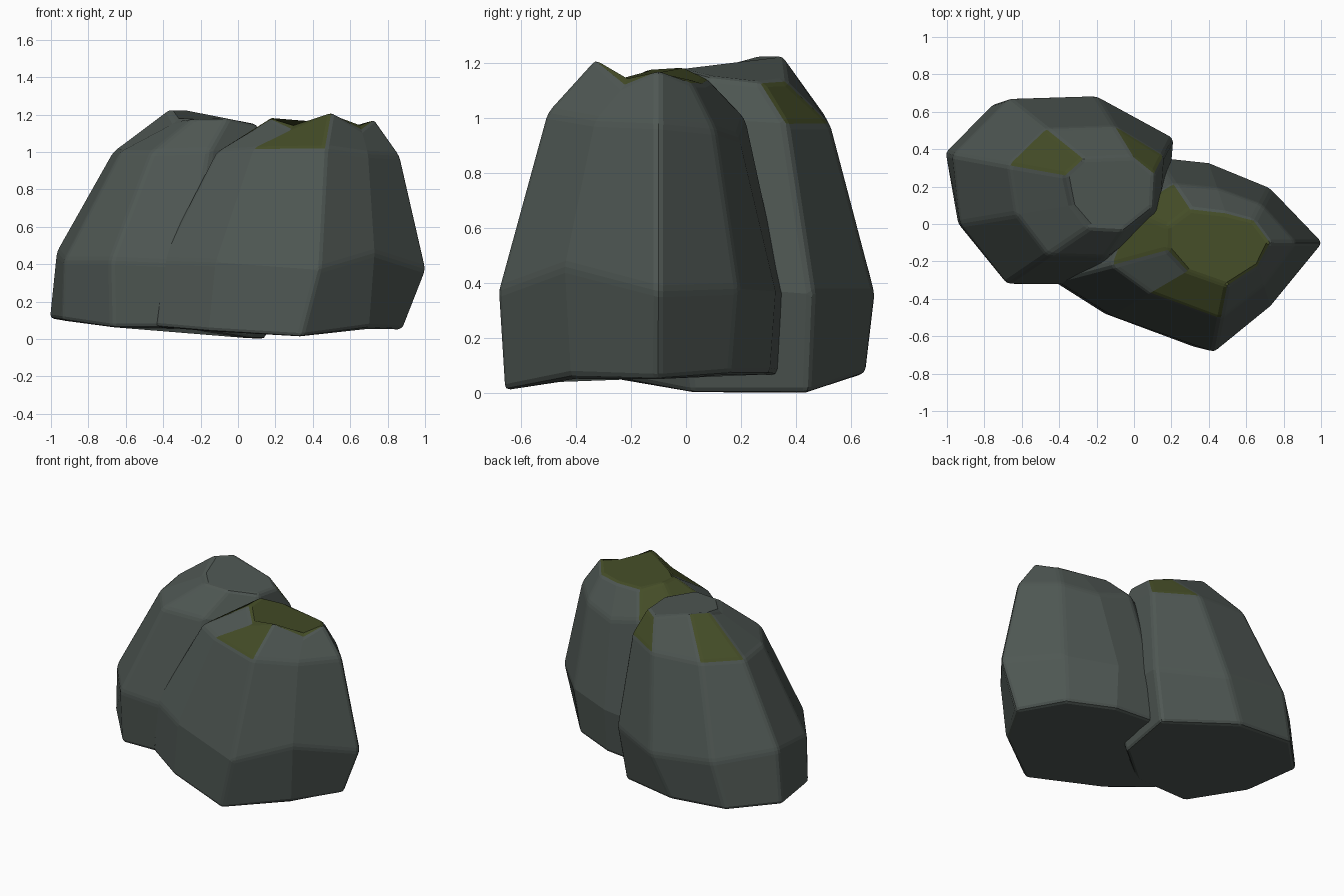
import bpy, bmesh


def material(name, rgb):
    m = bpy.data.materials.new(name)
    m.diffuse_color = (*rgb, 1)
    return m


STONE = material("grey stone", (0.078, 0.096, 0.087))
MOSS = material("dark moss", (0.058, 0.073, 0.020))


def boulder(name, girth, crown, base, shoulder_z, mossy, moss_top):
    """Many-sided boulder: base, girth, shoulder and crown rings."""
    bm = bmesh.new()
    n = len(girth)
    cx = sum(p[0] for p in girth) / n
    cy = sum(p[1] for p in girth) / n
    # base: girth scaled about the middle, shifted in x, at its own height
    foot = [(cx + (x - cx) * s + dx, cy + (y - cy) * s, z)
            for (x, y, _), (s, dx, z) in zip(girth, base)]
    shoulder = [((g[0] + t[0]) / 2, (g[1] + t[1]) / 2, z)
                for g, t, z in zip(girth, crown, shoulder_z)]
    rings = [[bm.verts.new(p) for p in ring]
             for ring in (foot, girth, shoulder, crown)]
    # side bands, with moss on chosen faces above the shoulder
    for k in range(3):
        for i in range(n):
            j = (i + 1) % n
            f = bm.faces.new((rings[k][i], rings[k][j],
                              rings[k + 1][j], rings[k + 1][i]))
            f.material_index = int(k == 2 and i in mossy)
    # underside and top
    bm.faces.new(rings[0][::-1])
    bm.faces.new(rings[3]).material_index = int(moss_top)
    me = bpy.data.meshes.new(name)
    bm.to_mesh(me)
    bm.free()
    me.materials.append(STONE)
    me.materials.append(MOSS)
    ob = bpy.data.objects.new(name, me)
    bpy.context.collection.objects.link(ob)
    # worn edges
    bev = ob.modifiers.new("worn edges", "BEVEL")
    bev.width = 0.022
    bev.segments = 2
    bev.limit_method = "ANGLE"
    bev.angle_limit = 0.3
    return ob


# rear left boulder
boulder(
    "rear_boulder",
    [(-0.97, 0.37, 0.47), (-0.93, 0, 0.42), (-0.68, -0.32, 0.42), (-0.25, -0.325, 0.4),
     (0.17, -0.04, 0.4), (0.21, 0.46, 0.36), (-0.2, 0.685, 0.36), (-0.67, 0.67, 0.42)],
    [(-0.37, 0.26, 1.23), (-0.33, 0.1, 1.16), (-0.24, -0.02, 1.18), (-0.05, -0.03, 1.185),
     (0.1, 0.09, 1.15), (0.11, 0.27, 1.13), (0.0, 0.36, 1.135), (-0.27, 0.35, 1.23)],
    [(1.07, 0, 0.11), (1.0, -0.01, 0.1), (0.97, 0, 0.06), (0.93, 0, 0.06),
     (0.75, 0.05, 0.0), (0.95, -0.03, 0.0), (0.93, -0.12, 0.07), (0.94, -0.1, 0.1)],
    [1.0, 1.0, 1.0, 1.01, 1.0, 0.98, 0.98, 1.0],
    (5, 7), False)

# front right boulder
boulder(
    "front_boulder",
    [(1.01, -0.1, 0.37), (0.73, -0.44, 0.46), (0.43, -0.685, 0.37), (-0.12, -0.49, 0.41),
     (-0.42, -0.30, 0.42), (-0.2, 0.16, 0.4), (0.12, 0.355, 0.36), (0.4, 0.325, 0.37),
     (0.73, 0.19, 0.38)],
    [(0.73, -0.1, 1.18), (0.66, -0.22, 1.12), (0.5, -0.33, 1.22), (0.29, -0.25, 1.12),
     (0.18, -0.14, 1.18), (0.18, -0.01, 1.19), (0.3, 0.08, 1.14), (0.49, 0.06, 1.13),
     (0.64, 0.02, 1.13)],
    [(0.82, 0, 0.05), (0.93, 0, 0.06), (0.96, -0.09, 0.01), (0.97, -0.05, 0.04),
     (0.98, -0.04, 0.065), (0.95, 0, 0.07), (0.95, 0, 0.065), (0.95, 0, 0.07),
     (0.92, 0, 0.07)],
    [0.98, 0.99, 1.02, 1.02, 1.0, 1.0, 1.0, 0.93, 0.96],
    (2, 4, 5), True)
